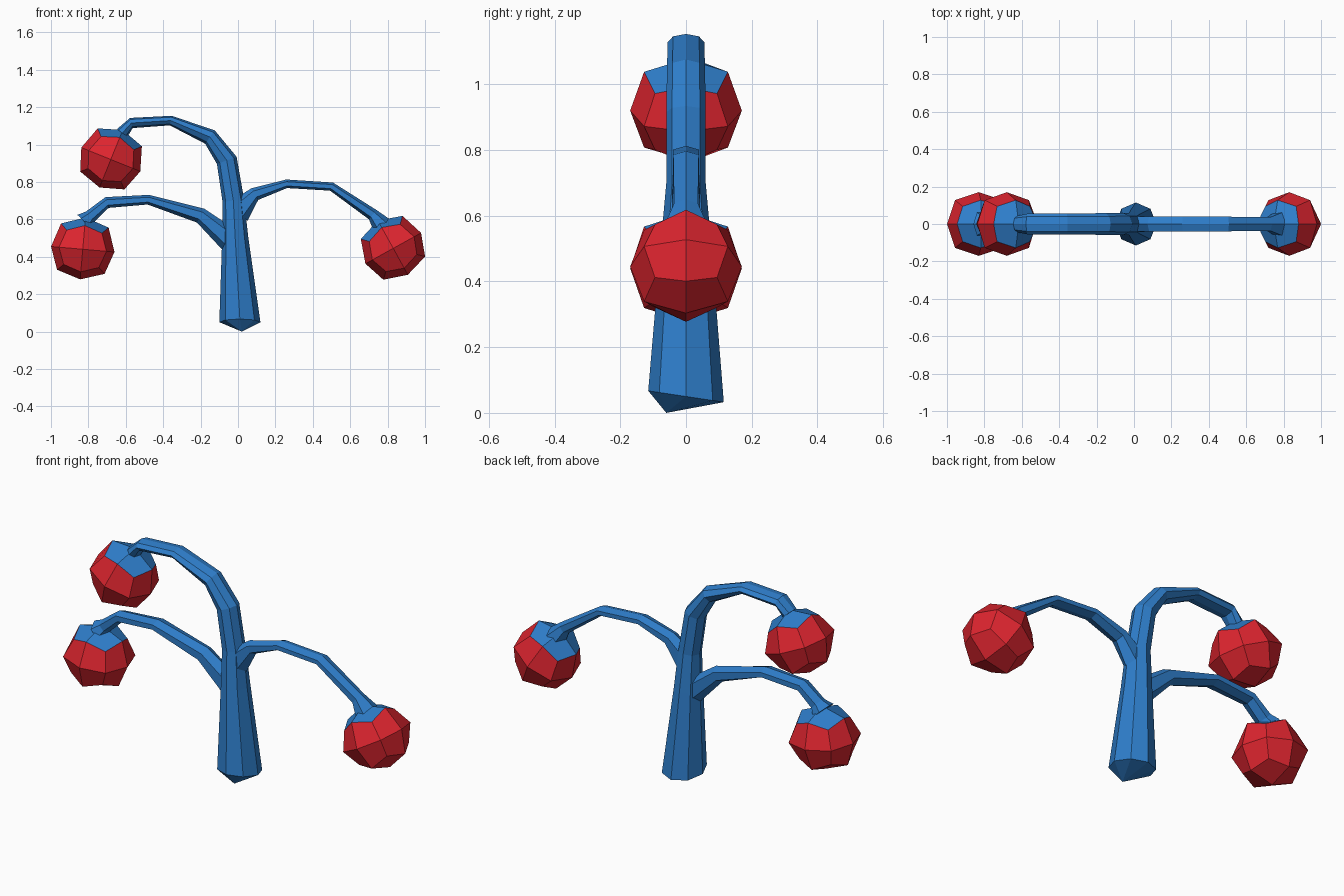
import bpy, bmesh, math
from mathutils import Vector, Matrix

if "Cube" in bpy.data.objects:
    bpy.data.objects.remove(bpy.data.objects["Cube"])


def material(name, rgb):
    m = bpy.data.materials.new(name)
    m.diffuse_color = (*rgb, 1)
    m.use_nodes = True
    m.node_tree.nodes["Principled BSDF"].inputs["Base Color"].default_value = m.diffuse_color
    return m


BLUE = material("blue", (0.028, 0.21, 0.60))
RED = material("red", (0.72, 0.018, 0.028))


def finish(bm, name, mats):
    bmesh.ops.recalc_face_normals(bm, faces=bm.faces[:])
    me = bpy.data.meshes.new(name)
    bm.to_mesh(me)
    bm.free()
    for m in mats:
        me.materials.append(m)
    ob = bpy.data.objects.new(name, me)
    bpy.context.collection.objects.link(ob)
    return ob


def limb(name, path, sides, base=None):
    """Tapered tube in the xz plane; path = (x, z, in-plane radius, y radius)."""
    bm = bmesh.new()
    rings = []
    for i, (x, z, rn, ry) in enumerate(path):
        a, b = path[max(i - 1, 0)], path[min(i + 1, len(path) - 1)]
        t = Vector((b[0] - a[0], 0, b[1] - a[1])).normalized()
        n = Vector((t.z, 0, -t.x))
        ring = []
        for k in range(sides):
            ang = 2 * math.pi * k / sides
            p = Vector((x, 0, z)) + n * rn * math.cos(ang)
            p.y = ry * math.sin(ang)
            if base and i == 0:
                p.z = z - 0.15 * p.y
            ring.append(bm.verts.new(p))
        rings.append(ring)
    for r, s in zip(rings, rings[1:]):
        for k in range(sides):
            j = (k + 1) % sides
            bm.faces.new((r[k], r[j], s[j], s[k]))
    bm.faces.new(rings[-1])
    if base:
        tip = bm.verts.new(base)
        for k in range(sides):
            bm.faces.new((rings[0][k], rings[0][(k + 1) % sides], tip))
    else:
        bm.faces.new(rings[0])
    return finish(bm, name, [BLUE])


def fruit(name, x, z, tilt):
    """Rounded 24-face cube whose four top faces are blue; tilt leans towards +x."""
    bm = bmesh.new()
    bmesh.ops.create_cube(bm, size=2)
    bmesh.ops.subdivide_edges(bm, edges=bm.edges[:], cuts=1, use_grid_fill=True)
    for v in bm.verts:
        count = sum(abs(c) > 0.5 for c in v.co)
        v.co *= 0.17 * (1, 1, 0.75, 0.5556)[count]
        if v.co.z < 0:
            v.co.z *= 0.95
    bm.normal_update()
    for f in bm.faces:
        f.material_index = 1 if f.normal.z > 0.6 else 0
    bm.transform(Matrix.Translation((x, 0, z)) @ Matrix.Rotation(math.radians(tilt), 4, 'Y'))
    return finish(bm, name, [RED, BLUE])


# trunk bending over into the top branch
limb("trunk", [(0.01, 0.05, 0.11, 0.115), (-0.015, 0.50, 0.07, 0.078),
               (-0.025, 0.70, 0.058, 0.06), (-0.06, 0.915, 0.056, 0.06),
               (-0.15, 1.04, 0.044, 0.058), (-0.36, 1.128, 0.026, 0.056),
               (-0.57, 1.115, 0.028, 0.055), (-0.62, 1.06, 0.035, 0.045)],
     8, base=(0.02, -0.06, 0.0))

# side branches
limb("left_branch", [(-0.01, 0.46, 0.07, 0.05), (-0.20, 0.62, 0.042, 0.05),
                     (-0.48, 0.705, 0.026, 0.052), (-0.70, 0.69, 0.03, 0.045),
                     (-0.79, 0.615, 0.035, 0.045), (-0.82, 0.585, 0.055, 0.07)], 6)
limb("right_branch", [(0.0, 0.64, 0.07, 0.05), (0.09, 0.735, 0.036, 0.045),
                      (0.26, 0.79, 0.023, 0.045), (0.50, 0.775, 0.023, 0.045),
                      (0.72, 0.625, 0.032, 0.042), (0.77, 0.565, 0.055, 0.07)], 6)

# hanging fruit
fruit("top_fruit", -0.68, 0.92, 22)
fruit("left_fruit", -0.83, 0.44, 5)
fruit("right_fruit", 0.83, 0.445, -29)
